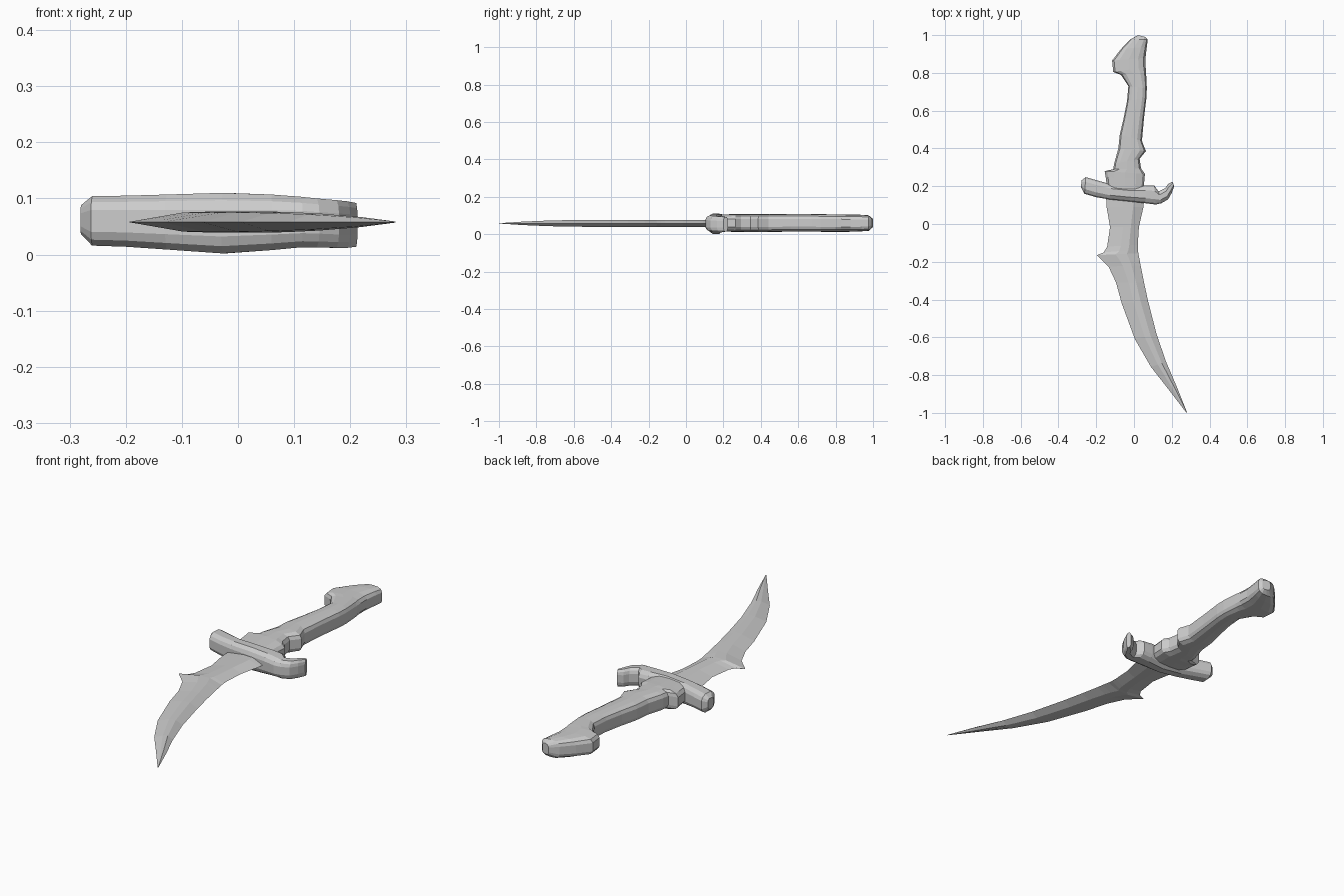
import bpy, bmesh
from mathutils import Vector


def loft(name, rows, section):
    """Skin rows of (edge A xy, edge B xy, z low, z high) with a (u, w) cross-section."""
    bm = bmesh.new()
    rings = []
    for ax, ay, bx, by, lo, hi in rows:
        a, b = Vector((ax, ay, lo)), Vector((bx, by, lo))
        rings.append([bm.verts.new(a.lerp(b, u) + Vector((0, 0, (hi - lo) * w)))
                      for u, w in section])
    n = len(section)
    for r, s in zip(rings, rings[1:]):
        for i in range(n):
            j = (i + 1) % n
            bm.faces.new((r[i], r[j], s[j], s[i]))
    bm.faces.new(rings[0])
    bm.faces.new(rings[-1][::-1])
    bmesh.ops.recalc_face_normals(bm, faces=bm.faces)
    mesh = bpy.data.meshes.new(name)
    bm.to_mesh(mesh)
    bm.free()
    obj = bpy.data.objects.new(name, mesh)
    bpy.context.collection.objects.link(obj)
    return obj


def symmetric(half):
    """Complete a section given as its upper half."""
    return half + [(u, 1 - w) for u, w in reversed(half) if w != 0.5]


# Blade: sharp curved edges, flattened ridge, small spur on the left
blade_section = symmetric([(0, .5), (.45, .95), (.72, 1), (1, .5)])
blade_edges = [
    (-.148, .15, .055, .15), (-.145, .09, .05, .09), (-.127, -.016, .026, -.016),
    (-.142, -.12, .02, -.11), (-.16, -.15, .021, -.135), (-.196, -.165, .023, -.155),
    (-.155, -.205, .03, -.19), (-.135, -.225, .035, -.22), (-.095, -.31, .053, -.31),
    (-.065, -.42, .075, -.41), (.005, -.61, .12, -.585), (.09, -.757, .17, -.73),
    (.19, -.885, .23, -.87), (.278, -1, .281, -.998)]
blade_half = [.019] * 10 + [.018, .015, .009, .001]
loft("blade", [(*e, .058 - h, .058 + h) for e, h in zip(blade_edges, blade_half)],
     blade_section)

# Grip with hooked pommel and stepped collar
grip_section = symmetric([(0, .72), (.06, .88), (.22, .98), (.5, 1),
                          (.78, .98), (.94, .88), (1, .72)])
loft("grip", [
    (-.14, .17, .05, .17, .015, .105), (-.15, .25, .055, .235, .013, .107),
    (-.155, .28, .058, .265, .012, .108), (-.11, .29, .037, .295, .012, .108),
    (-.105, .32, .03, .345, .011, .108), (-.083, .4, .063, .386, .011, .108),
    (-.075, .475, .042, .44, .012, .108), (-.055, .56, .053, .56, .014, .108),
    (-.037, .65, .066, .67, .014, .108), (-.03, .73, .068, .72, .013, .107),
    (-.07, .79, .064, .8, .013, .106), (-.11, .805, .062, .83, .013, .106),
    (-.116, .865, .061, .88, .013, .105), (-.07, .925, .068, .94, .015, .104),
    (-.02, .977, .073, .977, .018, .101), (.022, 1, .06, .99, .035, .085)],
    grip_section)

# Crossguard: swept bar with upturned, notched right end
guard_section = symmetric([(0, .72), (.08, .88), (.28, 1), (.72, 1), (.92, .88), (1, .72)])
loft("crossguard", [
    (-.281, .195, -.277, .232, .036, .088), (-.262, .16, -.255, .248, .016, .104),
    (-.2, .142, -.2, .232, .014, .105), (-.13, .13, -.12, .21, .009, .107),
    (-.03, .12, -.02, .2, .002, .11), (.06, .11, .06, .205, .008, .107),
    (.115, .103, .108, .203, .013, .103), (.145, .11, .13, .172, .013, .1),
    (.18, .13, .165, .19, .012, .097), (.2, .165, .18, .212, .012, .095),
    (.213, .2, .205, .224, .014, .092)], guard_section)
